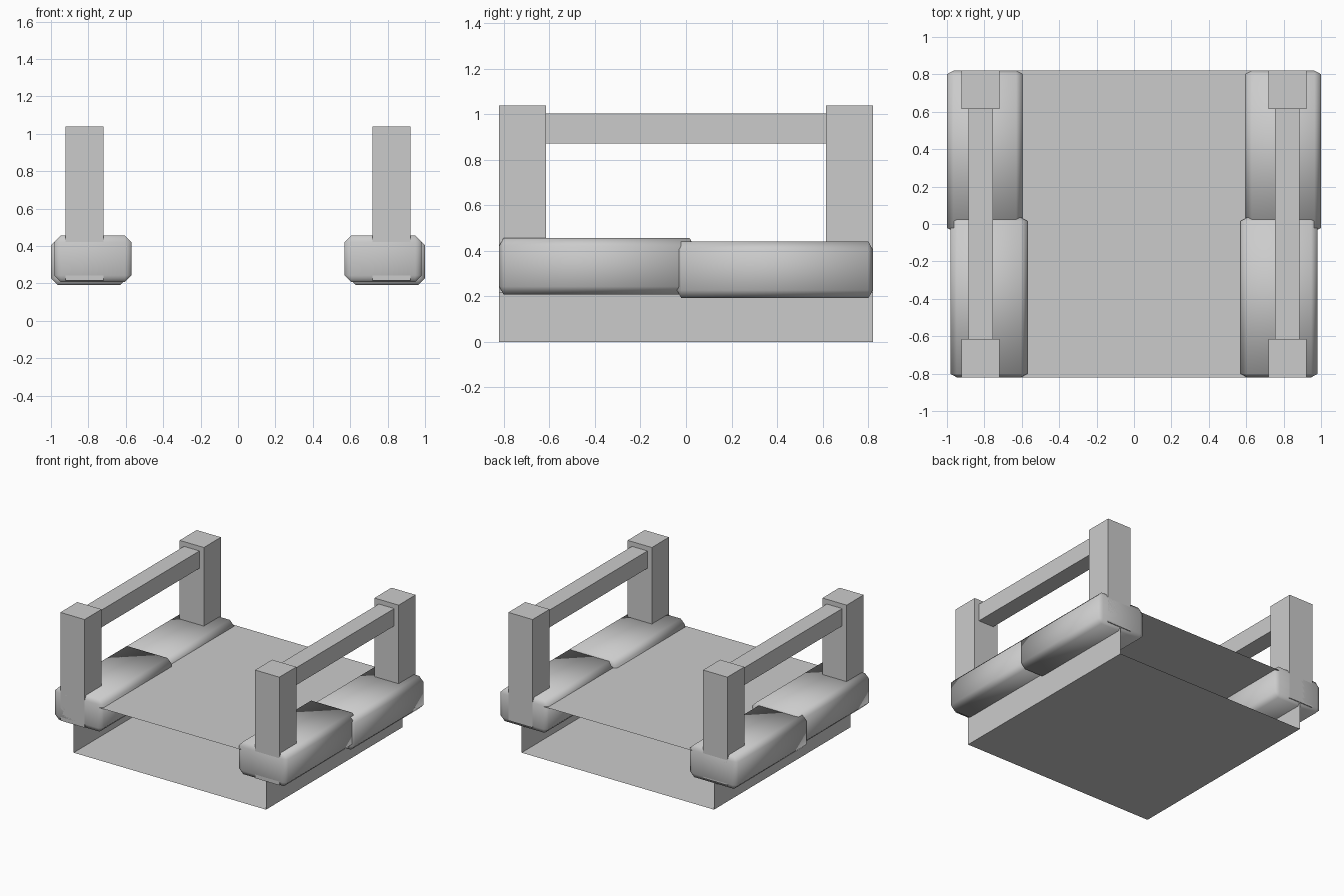
import bpy, bmesh

if "Cube" in bpy.data.objects:
    bpy.data.objects.remove(bpy.data.objects["Cube"])


def box(name, x, y, z, mirror=True, y_scale=1.0):
    """Box from (min, max) ranges; the mesh sits in place so it can be mirrored across x = 0."""
    bm = bmesh.new()
    bmesh.ops.create_cube(bm, size=1)
    for v in bm.verts:
        v.co = [(r[0] + r[1]) / 2 + c * (r[1] - r[0]) for r, c in zip((x, y, z), v.co)]
        v.co.y /= y_scale
    mesh = bpy.data.meshes.new(name)
    bm.to_mesh(mesh)
    bm.free()
    obj = bpy.data.objects.new(name, mesh)
    obj.scale.y = y_scale
    bpy.context.collection.objects.link(obj)
    if mirror:
        obj.modifiers.new("Mirror", 'MIRROR')
    return obj


def cushion(name, x, y, z):
    """Smooth chamfered block; the y scale makes the end chamfers shallower."""
    obj = box(name, x, y, z, mirror=False, y_scale=0.55)
    bevel = obj.modifiers.new("Bevel", 'BEVEL')
    bevel.width = 0.035
    bevel.segments = 1
    obj.modifiers.new("Mirror", 'MIRROR')
    obj.data.shade_smooth()
    return obj


# Base deck: a flat sleeve, open at the front and the back
deck = box("deck", (-0.81, 0.81), (-0.82, 0.82), (0, 0.40), mirror=False)
bm = bmesh.new()
bm.from_mesh(deck.data)
bm.normal_update()
ends = [f for f in bm.faces if abs(f.normal.y) > 0.9]
bmesh.ops.delete(bm, geom=ends, context='FACES_ONLY')
bm.to_mesh(deck.data)
bm.free()

# Overlapping side stones, two per side
cushion("front_stone", (0.57, 0.982), (-0.82, 0.035), (0.208, 0.456))
cushion("back_stone", (0.595, 1.0), (-0.04, 0.82), (0.192, 0.44))

# Corner posts
box("front_post", (0.718, 0.922), (-0.82, -0.615), (0.215, 1.038))
box("back_post", (0.718, 0.922), (0.615, 0.82), (0.215, 1.038))

# Hand rails between the posts
box("rail", (0.755, 0.885), (-0.62, 0.62), (0.87, 1.002))
